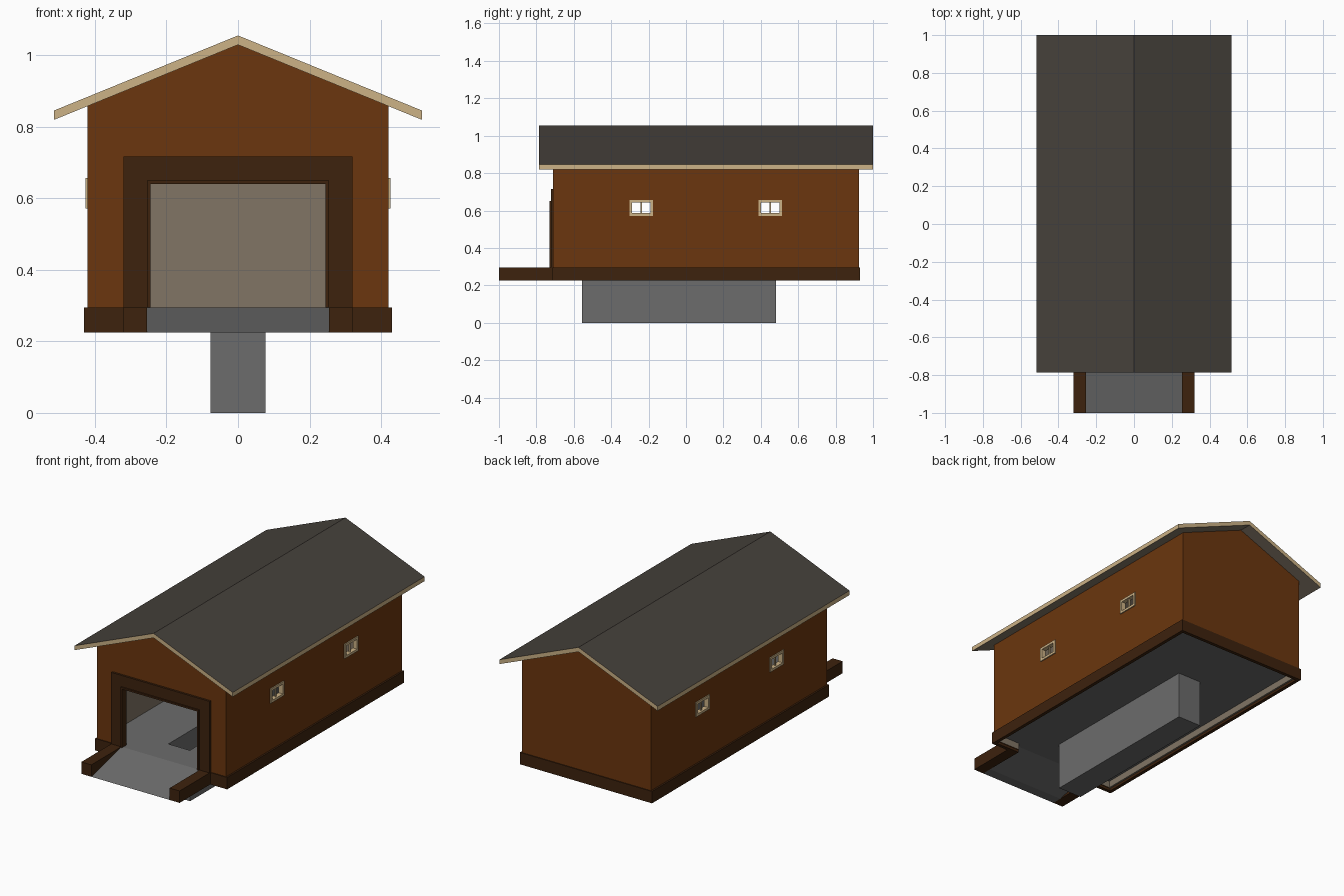
import bpy, bmesh
from mathutils import Vector

if "Cube" in bpy.data.objects:
    bpy.data.objects.remove(bpy.data.objects["Cube"])


def mat(name, r, g, b):
    m = bpy.data.materials.new(name)
    lin = [((c / 255 + 0.055) / 1.055) ** 2.4 if c > 10 else c / 3294.6 for c in (r, g, b)]
    m.diffuse_color = (*lin, 1)
    m.use_nodes = True
    m.node_tree.nodes["Principled BSDF"].inputs["Base Color"].default_value = m.diffuse_color
    return m


BROWN = mat("brown siding", 107, 54, 14)
DARK = mat("dark brown trim", 61, 34, 13)
TAN = mat("tan trim", 204, 178, 134)
GREY = mat("grey concrete", 108, 108, 108)
ROOF = mat("charcoal shingles", 70, 65, 59)
INNER = mat("taupe lining", 129, 117, 101)


def finish(name, bm, *mats):
    bmesh.ops.recalc_face_normals(bm, faces=bm.faces)
    me = bpy.data.meshes.new(name)
    bm.to_mesh(me)
    bm.free()
    for m in mats:
        me.materials.append(m)
    ob = bpy.data.objects.new(name, me)
    bpy.context.collection.objects.link(ob)
    return ob


def add_box(bm, x0, x1, y0, y1, z0, z1):
    vs = bmesh.ops.create_cube(bm, size=1)["verts"]
    for v in vs:
        v.co = Vector(((x0 + x1) / 2 + v.co.x * (x1 - x0),
                       (y0 + y1) / 2 + v.co.y * (y1 - y0),
                       (z0 + z1) / 2 + v.co.z * (z1 - z0)))


def boxes(name, m, *dims):
    bm = bmesh.new()
    for d in dims:
        add_box(bm, *d)
    return finish(name, bm, m)


def prism(name, points, offset, *mats):
    bm = bmesh.new()
    f = bm.faces.new([bm.verts.new(p) for p in points])
    ext = bmesh.ops.extrude_face_region(bm, geom=[f])["geom"]
    bmesh.ops.translate(bm, vec=offset,
                        verts=[e for e in ext if isinstance(e, bmesh.types.BMVert)])
    return finish(name, bm, *mats)


# Main levels
FLOOR, BASE = 0.295, 0.225
SLOPE = 0.408
Y0, Y1 = -0.71, 0.925
WIN_Y = (-0.24, 0.45)
WZ0, WZ1 = 0.572, 0.657


def gable(w, y, top):
    eave = top - SLOPE * w
    return [(-w, y, 0.24), (w, y, 0.24), (w, y, eave), (0, y, top), (-w, y, eave)]


# Gabled walls, hollowed and pierced by the doorway and windows
walls = prism("walls", gable(0.42, Y0, 1.03), (0, Y1 - Y0, 0), BROWN, INNER)
inside = gable(0.40, Y0 + 0.02, 1.2)
inside[0], inside[1] = (-0.40, Y0 + 0.02, 0.1), (0.40, Y0 + 0.02, 0.1)
cutters = [prism("cutter_inside", inside, (0, Y1 - Y0 - 0.04, 0), BROWN),
           boxes("cutter_door", BROWN, (-0.255, 0.255, -0.8, -0.6, 0.1, 0.65))]
for y in WIN_Y:
    cutters.append(boxes("cutter_window", BROWN,
                         (-0.6, 0.6, y - 0.055, y + 0.055, WZ0 + 0.01, WZ1 - 0.01)))
bpy.context.view_layer.objects.active = walls
for c in cutters:
    md = walls.modifiers.new("cut", "BOOLEAN")
    md.operation, md.solver, md.object = "DIFFERENCE", "EXACT", c
    bpy.ops.object.modifier_apply(modifier=md.name)
for c in cutters:
    bpy.data.objects.remove(c)
for p in walls.data.polygons:
    c = p.center
    p.material_index = int(abs(c.x) < 0.405 and Y0 + 0.015 < c.y < Y1 - 0.015)

# Roof: dark top, tan fascia edges, taupe underside
W, TOP, TH = 0.515, 1.055, 0.026
roof = prism("roof", [(-W, -0.785, TOP - SLOPE * W), (0, -0.785, TOP), (W, -0.785, TOP - SLOPE * W),
                      (W, -0.785, TOP - SLOPE * W - TH), (0, -0.785, TOP - TH),
                      (-W, -0.785, TOP - SLOPE * W - TH)], (0, 1.785, 0), ROOF, TAN, INNER)
for p in roof.data.polygons:
    p.material_index = 0 if p.normal.z > 0.5 else 2 if p.normal.z < -0.5 else 1

# Plinth around the foot of the walls, open at the doorway
boxes("plinth", DARK,
      (-0.43, -0.41, -0.715, 0.93, BASE, FLOOR), (0.41, 0.43, -0.715, 0.93, BASE, FLOOR),
      (-0.41, 0.41, 0.91, 0.93, BASE, FLOOR),
      (-0.41, -0.255, -0.715, -0.695, BASE, FLOOR), (0.255, 0.41, -0.715, -0.695, BASE, FLOOR))

# Floor slab with a slot for the inspection pit
PX, PY0, PY1, T = 0.077, -0.555, 0.48, 0.007
boxes("floor", GREY,
      (-0.41, -PX + T, -0.695, 0.91, 0.28, FLOOR), (PX - T, 0.41, -0.695, 0.91, 0.28, FLOOR),
      (-PX + T, PX - T, -0.695, PY0 + T, 0.28, FLOOR),
      (-PX + T, PX - T, PY1 - T, 0.91, 0.28, FLOOR),
      (-0.255, 0.255, -0.72, -0.695, 0.28, FLOOR))

# Open-topped inspection pit
boxes("pit", GREY,
      (-PX, -PX + T, PY0, PY1, 0, 0.285), (PX - T, PX, PY0, PY1, 0, 0.285),
      (-PX + T, PX - T, PY0, PY0 + T, 0, 0.285), (-PX + T, PX - T, PY1 - T, PY1, 0, 0.285),
      (-PX + T, PX - T, PY0 + T, PY1 - T, 0, T))

# Entrance ramp with a kerb on each side
prism("ramp", [(-0.255, -1, BASE), (-0.255, -0.94, BASE), (-0.255, -0.72, 0.28),
               (-0.255, -0.72, FLOOR)], (0.51, 0, 0), GREY)
boxes("ramp_kerbs", DARK, *[(min(s * 0.255, s * 0.32), max(s * 0.255, s * 0.32),
                             -1, -0.715, BASE, FLOOR) for s in (-1, 1)])

# Door surround: wide flat boards and a narrow lining inside the opening
boxes("door_boards", DARK,
      (-0.32, -0.255, -0.722, Y0, FLOOR, 0.65), (0.255, 0.32, -0.722, Y0, FLOOR, 0.65),
      (-0.32, 0.32, -0.722, Y0, 0.65, 0.716))
boxes("door_lining", DARK,
      (-0.255, -0.245, -0.73, -0.685, FLOOR, 0.65), (0.245, 0.255, -0.73, -0.685, FLOOR, 0.65),
      (-0.245, 0.245, -0.73, -0.685, 0.64, 0.65))

# Window frames with a centre bar
for s, side in ((-1, "left"), (1, "right")):
    a, b = sorted((s * 0.398, s * 0.426))
    for i, y in enumerate(WIN_Y):
        l, r, f = y - 0.063, y + 0.063, 0.014
        boxes(f"{side}_window_frame_{i + 1}", TAN,
              (a, b, l, l + f, WZ0, WZ1), (a, b, r - f, r, WZ0, WZ1),
              (a, b, l + f, r - f, WZ0, WZ0 + f), (a, b, l + f, r - f, WZ1 - f, WZ1),
              (s * 0.412 - 0.004, s * 0.412 + 0.004, y - 0.004, y + 0.004, WZ0 + f, WZ1 - f))
